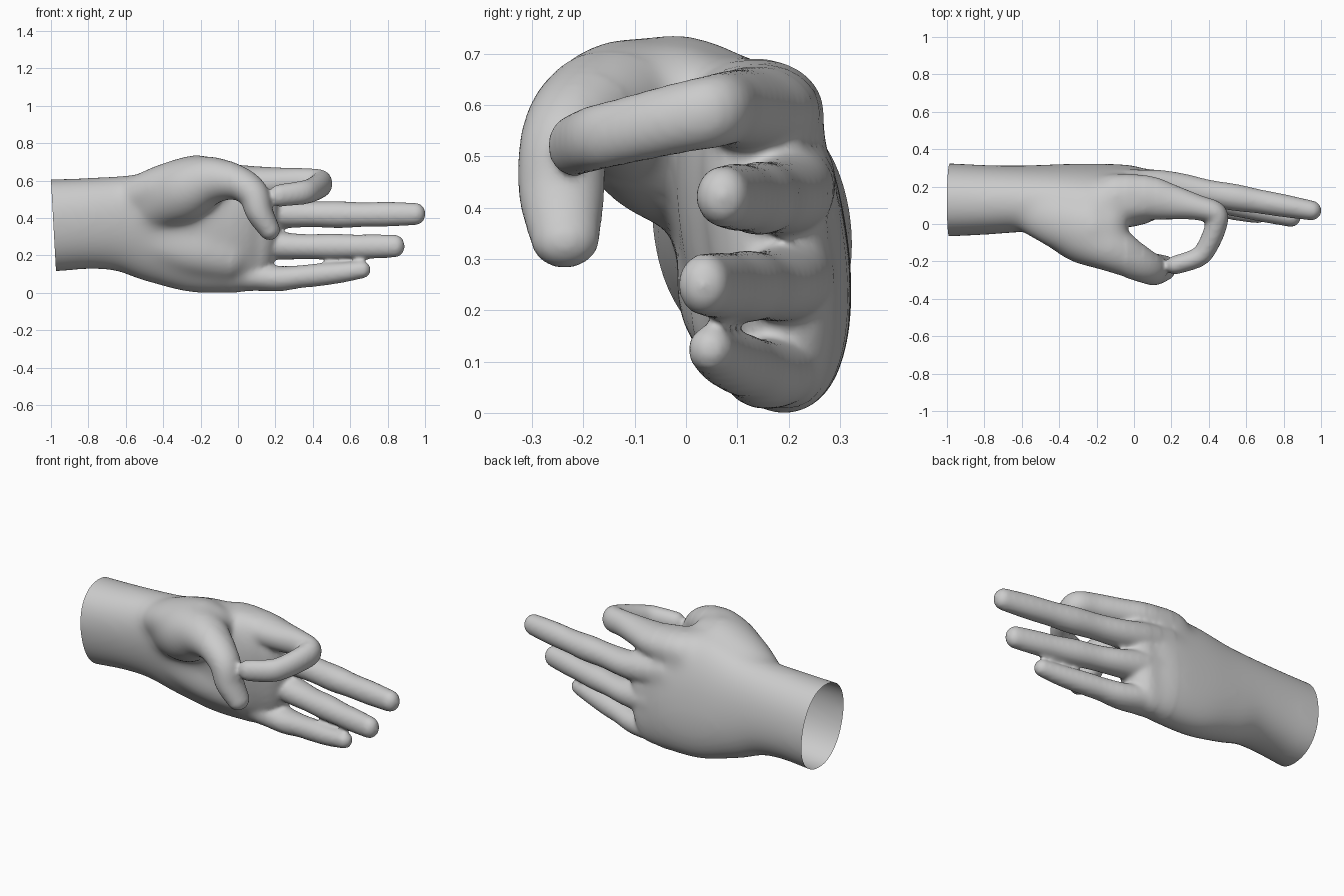
import bpy, bmesh, math
from mathutils import Vector

if "Cube" in bpy.data.objects:
    bpy.data.objects.remove(bpy.data.objects["Cube"])

SEG, STEPS = 36, 6
GROW = 0.005   # makes up for the shrinking of the final smoothing


def catmull(points):
    """Smoothly resample rows of (x, y, z, radius_a, radius_b)."""
    p = [points[0]] + points + [points[-1]]
    out = []
    for i in range(1, len(p) - 2):
        for s in range(STEPS):
            t = s / STEPS
            out.append([0.5 * (2 * b + (c - a) * t + (2 * a - 5 * b + 4 * c - d) * t * t
                               + (3 * b - a - 3 * c + d) * t ** 3)
                        for a, b, c, d in zip(*p[i - 1:i + 3])])
    return out + [list(points[-1])]


def limb(bm, points, hint=(0, 0, 1), power=2.0):
    """Loft a round-capped tube; radius_a lies along the hint direction."""
    rows = [r[:3] + [r[3] + GROW, r[4] + GROW] for r in catmull(points)]
    pos = [Vector(r[:3]) for r in rows]
    n = len(rows)
    tan = [(pos[min(i + 1, n - 1)] - pos[max(i - 1, 0)]).normalized() for i in range(n)]
    sections = [(pos[i], tan[i], rows[i][3], rows[i][4]) for i in range(n)]

    def cap(i, sign):
        a, b = rows[i][3:]
        r = min(a, b)
        return [(pos[i] + tan[i] * sign * r * math.sin(t), tan[i], a * math.cos(t), b * math.cos(t))
                for t in (math.radians(k) for k in (15, 30, 45, 60, 75, 86))]

    sections = cap(0, -1)[::-1] + sections + cap(n - 1, 1)
    rings = []
    for c, t, a, b in sections:
        h = Vector(hint)
        u = (h - t * h.dot(t)).normalized()
        v = t.cross(u)
        ring = []
        for k in range(SEG):
            ang = 2 * math.pi * k / SEG
            ca, sa = math.cos(ang), math.sin(ang)
            ca = math.copysign(abs(ca) ** (2 / power), ca)
            sa = math.copysign(abs(sa) ** (2 / power), sa)
            ring.append(bm.verts.new(c + u * a * ca + v * b * sa))
        rings.append(ring)
    faces = [bm.faces.new(rings[0]), bm.faces.new(rings[-1])]
    for r0, r1 in zip(rings, rings[1:]):
        for k in range(SEG):
            j = (k + 1) % SEG
            faces.append(bm.faces.new((r0[k], r0[j], r1[j], r1[k])))
    bmesh.ops.recalc_face_normals(bm, faces=faces)


bm = bmesh.new()

# forearm and palm: x, z min, z max, y min, y max (leaning towards the thumb)
profile = [(-1.1, .115, .605, -.06, .32), (-1, .115, .605, -.06, .318), (-.8, .13, .612, -.05, .308),
           (-.62, .115, .625, -.035, .304), (-.45, .055, .65, -.02, .306), (-.25, .002, .69, -.01, .308),
           (-.02, -.002, .685, .0, .3), (.1, .01, .66, .045, .275)]
limb(bm, [(x, (y0 + y1) / 2, (z0 + z1) / 2, (z1 - z0) / 2, (y1 - y0) / 2)
          for x, z0, z1, y0, y1 in profile], hint=(0, -.17, 1), power=2.2)

# heel of the palm on the little finger side
limb(bm, [(-.45, .1, .28, .12, .11), (-.25, .095, .24, .14, .11), (-.05, .12, .2, .13, .11)])
# web between thumb and index finger
limb(bm, [(-.52, .06, .53, .1, .13), (-.38, .02, .575, .115, .16), (-.22, -.02, .605, .13, .17),
          (-.15, -.02, .61, .11, .12)])
# thumb with its muscle
limb(bm, [(-.44, .02, .47, .11, .13), (-.3, -.055, .54, .14, .16), (-.15, -.115, .6, .13, .13),
          (-.01, -.19, .59, .1, .09), (.08, -.235, .53, .083, .078), (.115, -.242, .43, .08, .068),
          (.168, -.235, .338, .063, .052)], hint=(0, 1, 0))
# bent index finger
limb(bm, [(-.1, .15, .58, .11, .12), (.07, .14, .585, .09, .115), (.2, .117, .59, .076, .09),
          (.34, .088, .595, .068, .063), (.437, .055, .588, .067, .057), (.435, -.02, .573, .064, .053),
          (.39, -.125, .548, .06, .05), (.34, -.18, .535, .059, .048), (.22, -.22, .52, .055, .045)])
# middle finger
limb(bm, [(-.05, .215, .46, .08, .075), (.12, .205, .435, .08, .08), (.25, .19, .422, .07, .077),
          (.4, .165, .42, .064, .066), (.54, .142, .418, .067, .067), (.66, .122, .418, .061, .06),
          (.8, .098, .42, .061, .056), (.95, .072, .422, .055, .048)])
# ring finger
limb(bm, [(-.05, .22, .27, .08, .08), (.12, .205, .262, .08, .08), (.25, .18, .25, .068, .077),
          (.38, .147, .247, .062, .066), (.5, .118, .247, .065, .065), (.62, .088, .247, .06, .058),
          (.72, .064, .248, .06, .054), (.84, .036, .25, .056, .047)])
# little finger
limb(bm, [(-.05, .18, .1, .085, .085), (.1, .172, .085, .07, .085), (.22, .152, .076, .063, .074),
          (.33, .128, .086, .056, .06), (.43, .104, .096, .056, .056), (.55, .073, .108, .05, .05),
          (.665, .048, .124, .042, .04)])

mesh = bpy.data.meshes.new("hand_parts")
bm.to_mesh(mesh)
bm.free()
hand = bpy.data.objects.new("hand", mesh)
bpy.context.collection.objects.link(hand)

# fuse the parts into one skin and relax the seams
remesh = hand.modifiers.new("fuse", 'REMESH')
remesh.mode = 'VOXEL'
remesh.voxel_size = 0.011
smooth = hand.modifiers.new("relax", 'SMOOTH')
smooth.factor = 0.5
smooth.iterations = 10
depsgraph = bpy.context.evaluated_depsgraph_get()
skin = bpy.data.meshes.new_from_object(hand.evaluated_get(depsgraph))
hand.modifiers.clear()

bm = bmesh.new()
bm.from_mesh(skin)

# smooth the palm and the back of the hand further, fading out towards the fingers
for x_max, y_min, passes in ((.12, -.2, 8), (.05, -.18, 15), (-.04, -.3, 25)):
    region = [v for v in bm.verts if v.co.x < x_max and v.co.y > y_min]
    for _ in range(passes):
        bmesh.ops.smooth_vert(bm, verts=region, factor=0.5,
                              use_axis_x=True, use_axis_y=True, use_axis_z=True)

# cut the wrist open with a slightly slanted plane
bmesh.ops.bisect_plane(bm, geom=bm.verts[:] + bm.edges[:] + bm.faces[:], dist=1e-5,
                       plane_co=(-1, 0, .605), plane_no=(1, 0, -.055), clear_inner=False)
bmesh.ops.bisect_plane(bm, geom=bm.verts[:] + bm.edges[:] + bm.faces[:], dist=1e-5,
                       plane_co=(-1, 0, .605), plane_no=(1, 0, .055), clear_inner=True)
for f in bm.faces:
    f.smooth = True
bm.to_mesh(skin)
bm.free()
skin.name = "hand_skin"
hand.data = skin
